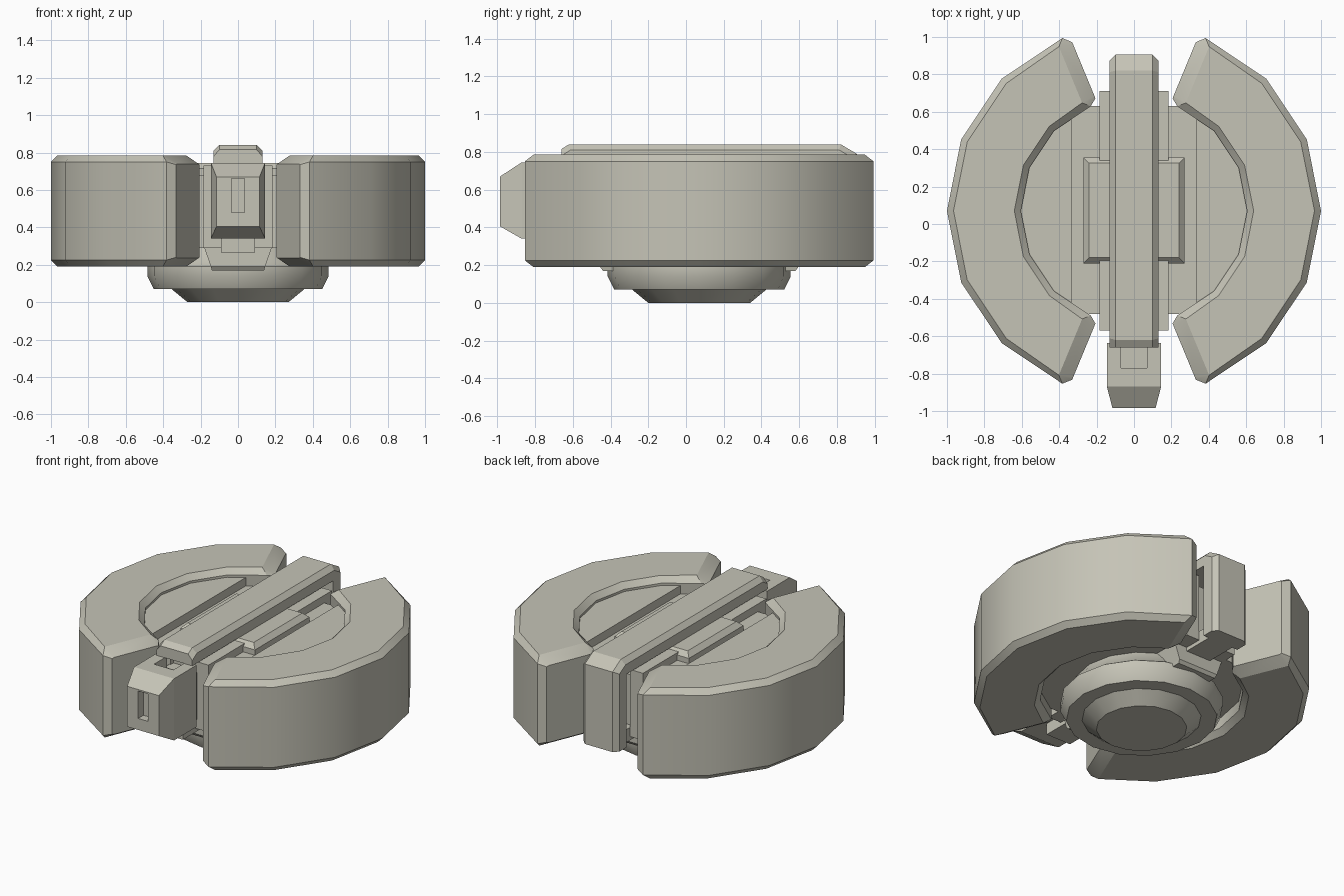
import bpy, bmesh, math
from mathutils import Vector

cube = bpy.data.objects.get("Cube")
if cube:
    bpy.data.objects.remove(cube, do_unlink=True)

CY = 0.07  # centre of all round parts
stone = bpy.data.materials.new("warm_grey")
stone.use_nodes = True
colour = (0.56, 0.55, 0.47, 1)
stone.diffuse_color = colour
stone.node_tree.nodes["Principled BSDF"].inputs["Base Color"].default_value = colour


def finish(name, bm, smooth=False):
    bmesh.ops.recalc_face_normals(bm, faces=bm.faces)
    mesh = bpy.data.meshes.new(name)
    bm.to_mesh(mesh)
    bm.free()
    mesh.materials.append(stone)
    obj = bpy.data.objects.new(name, mesh)
    bpy.context.collection.objects.link(obj)
    if smooth:
        bpy.ops.object.select_all(action='DESELECT')
        obj.select_set(True)
        bpy.context.view_layer.objects.active = obj
        bpy.ops.object.shade_smooth_by_angle(angle=math.radians(30))
    return obj


def loft(bm, sections, closed=False):
    """Skin a list of equal point loops; cap the ends unless closed."""
    rows = [[bm.verts.new(p) for p in s] for s in sections]
    n = len(rows[0])
    pairs = list(zip(rows, rows[1:])) + ([(rows[-1], rows[0])] if closed else [])
    for a, b in pairs:
        for i in range(n):
            j = (i + 1) % n
            bm.faces.new((a[i], a[j], b[j], b[i]))
    if not closed:
        bm.faces.new(rows[0])
        bm.faces.new(rows[-1])
    return rows


def box(name, x, y, z, bevel=0.0):
    """Box from ranges, with the upper edges chamfered."""
    bm = bmesh.new()
    loft(bm, [[(x[0], y[0], h), (x[1], y[0], h), (x[1], y[1], h), (x[0], y[1], h)] for h in z])
    if bevel:
        top = [e for e in bm.edges if all(v.co.z > z[1] - 0.001 for v in e.verts)]
        bmesh.ops.bevel(bm, geom=top, offset=bevel, segments=1, affect='EDGES')
    return finish(name, bm)


def ring_half(name, side):
    """Chamfered half ring with bevelled end caps."""
    c = 0.035
    r0, r1, z0, z1 = 0.605, 1.0, 0.19, 0.785
    prof = [(r1, z0 + c), (r1, z1 - c), (r1 - c, z1), (r0 + c, z1),
            (r0, z1 - c), (r0, z0 + c), (r0 + c, z0), (r1 - c, z0)]
    cap = [(0.96, 0.24), (0.96, 0.735), (0.945, 0.74), (0.65, 0.74),
           (0.635, 0.735), (0.635, 0.24), (0.65, 0.235), (0.945, 0.235)]

    def section(points, step, tangents):
        a = math.radians(22.5 * step)
        radial = Vector((math.cos(a), math.sin(a)))
        tangent = Vector((-radial.y, radial.x))
        out = []
        for (r, z), t in zip(points, tangents):
            p = radial * r + tangent * t
            out.append((side * p.x, p.y + CY, z))
        return out

    back = [-0.035 if z in (z0, z1) else 0 for r, z in prof]
    sections = [section(cap, -3, [-0.04] * 8), section(prof, -3, [-t for t in back])]
    sections += [section(prof, k, [0] * 8) for k in range(-2, 3)]
    sections += [section(prof, 3, back), section(cap, 3, [0.04] * 8)]
    bm = bmesh.new()
    loft(bm, sections)
    finish(name, bm, True)


def disc_segment(name, side):
    """Circle segment filling the inside of a ring half."""
    cut, r = 0.335, 0.62
    end = math.acos(cut / r)
    steps = [-end] + [math.radians(22.5 * k) for k in range(-2, 3)] + [end]
    bm = bmesh.new()
    loft(bm, [[(side * r * math.cos(a), CY + r * math.sin(a), z) for a in steps]
              for z in (0.29, 0.735)])
    finish(name, bm)


for word, side in (("left", 1), ("right", -1)):
    ring_half(word + "_ring_half", side)
    disc_segment(word + "_disc_segment", side)
    box(word + "_cheek", sorted((side * 0.09, side * 0.185)), (-0.57, 0.71), (0.29, 0.73))

# Central body
box("core_body", (-0.335, 0.335), (-0.48, 0.63), (0.29, 0.68))
box("core_web", (-0.1, 0.1), (-0.54, 0.68), (0.29, 0.68))
box("centre_block", (-0.27, 0.27), (-0.21, 0.355), (0.6, 0.745), 0.03)
box("lower_bar", (-0.09, 0.09), (-0.7, 0.82), (0.265, 0.35))

# Tapered foot under the body
bm = bmesh.new()
loft(bm, [[(-w, f, z), (w, f, z), (w, 2 * CY - f, z), (-w, 2 * CY - f, z)]
          for w, f, z in ((0.14, -0.44, 0.17), (0.145, -0.455, 0.19), (0.18, -0.455, 0.29))])
finish("foot", bm)

# Round stepped base
bm = bmesh.new()
turned = [(0.27, 0), (0.355, 0.07), (0.45, 0.07), (0.485, 0.14), (0.485, 0.19), (0.44, 0.22), (0.4, 0.3)]
loft(bm, [[(r * math.cos(k * math.pi / 8), CY + r * math.sin(k * math.pi / 8), z)
           for k in range(16)] for r, z in turned])
finish("round_base", bm, True)

# Top beam with its rear leg, chamfered along the outer edges
bm = bmesh.new()
path = [(-0.66, 0.745), (-0.66, 0.815), (-0.62, 0.84), (0.82, 0.84),
        (0.905, 0.79), (0.905, 0.265), (0.8, 0.265), (0.8, 0.745)]
rows = loft(bm, [[(x, y, z) for y, z in path] for x in (-0.13, 0.13)])
outer = [bm.edges.get((row[i], row[i + 1])) for row in rows for i in range(1, 5)]
bmesh.ops.bevel(bm, geom=outer, offset=0.03, segments=1, affect='EDGES')
finish("top_beam", bm)

# Front block with a tapered nose
bm = bmesh.new()
loft(bm, [[(-w, y, lo), (w, y, lo), (w, y, hi), (-w, y, hi)]
          for w, y, lo, hi in ((0.115, -0.985, 0.405, 0.67), (0.145, -0.87, 0.34, 0.745),
                               (0.145, -0.635, 0.34, 0.745))])
block = finish("front_block", bm)

# Slot in the nose and pocket in the top of the front block
for name, x, y, z in (("slot_cutter", 0.035, (-1.1, -0.93), (0.48, 0.66)),
                      ("pocket_cutter", 0.07, (-0.77, -0.5), (0.67, 0.9))):
    cutter = box(name, (-x, x), y, z)
    cutter.hide_render = True
    cutter.hide_set(True)
    cut = block.modifiers.new(name, 'BOOLEAN')
    cut.operation = 'DIFFERENCE'
    cut.solver = 'EXACT'
    cut.object = cutter

# Link joining the front block to the body
box("front_link", (-0.1, 0.1), (-0.66, -0.5), (0.35, 0.66))
